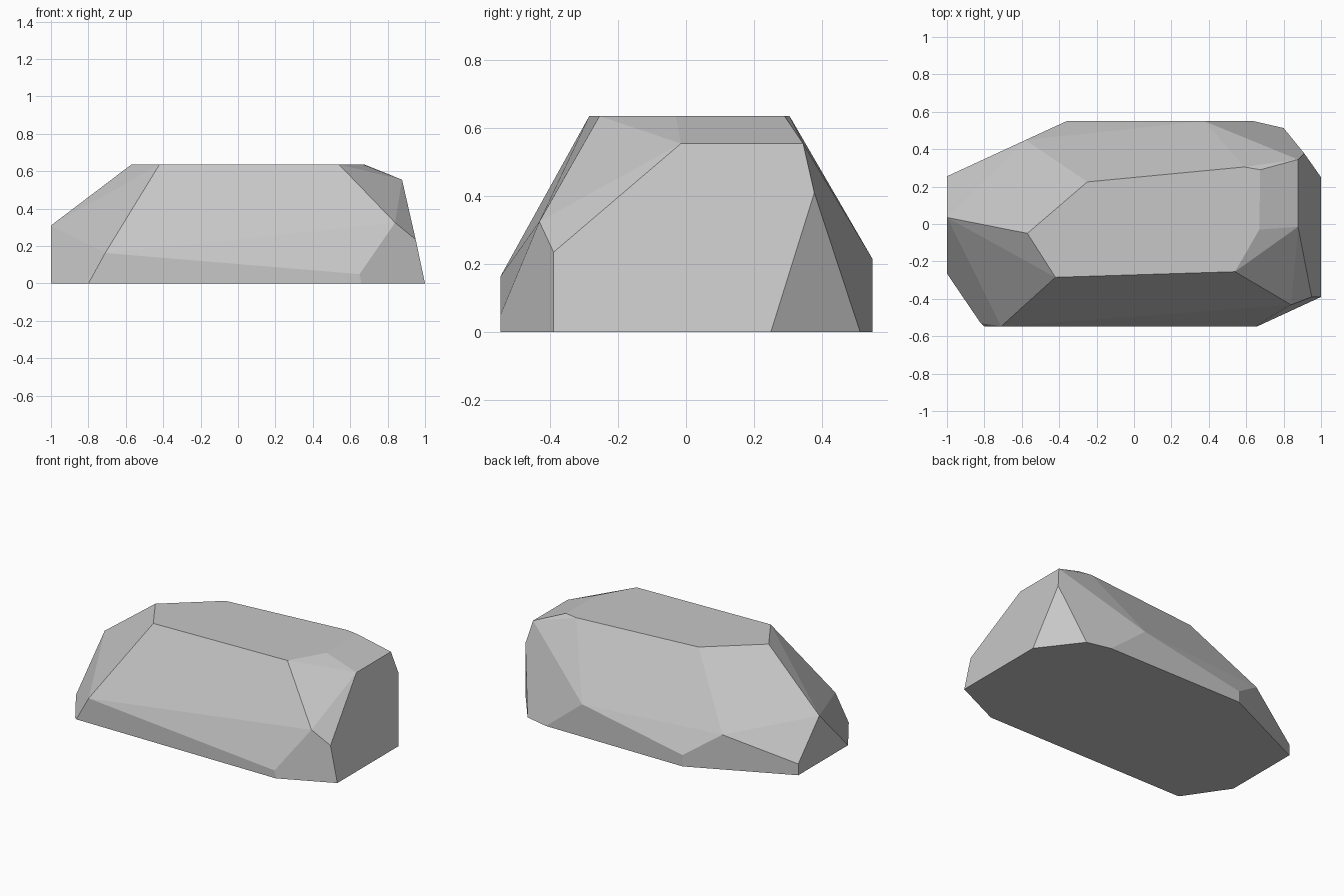
import bpy
import bmesh
import math

default_cube = bpy.data.objects.get("Cube")
if default_cube:
    bpy.data.objects.remove(default_cube, do_unlink=True)


def make_material(name, colour):
    material = bpy.data.materials.new(name)
    material.use_nodes = True
    material.diffuse_color = colour
    material.node_tree.nodes["Principled BSDF"].inputs["Base Color"].default_value = colour
    return material


def make_faceted_stone(name, corner_groups, material):
    """Wrap a tight skin round the corners and merge it into flat facets."""
    bm = bmesh.new()
    for group in corner_groups:
        for corner in group:
            bm.verts.new(corner)
    hull = bmesh.ops.convex_hull(bm, input=bm.verts[:])
    loose = {v for v in hull["geom_interior"] + hull["geom_unused"]
             if isinstance(v, bmesh.types.BMVert)}
    bmesh.ops.delete(bm, geom=list(loose), context="VERTS")
    bmesh.ops.dissolve_limit(bm, angle_limit=math.radians(3),
                             verts=bm.verts[:], edges=bm.edges[:])
    bmesh.ops.recalc_face_normals(bm, faces=bm.faces[:])
    mesh = bpy.data.meshes.new(name)
    bm.to_mesh(mesh)
    bm.free()
    mesh.materials.append(material)
    stone = bpy.data.objects.new(name, mesh)
    bpy.context.scene.collection.objects.link(stone)
    return stone


def at_height(z, outline):
    return [(x, y, z) for x, y in outline]


# Flat top and flat base outlines
crown = at_height(.636, [(-.57, -.05), (-.42, -.285), (.54, -.255), (.67, -.03),
                         (.675, .29), (.59, .305), (-.25, .225)])
base = at_height(0, [(-1, -.265), (-.82, -.53), (-.8, -.547), (.66, -.547), (1, -.39),
                     (1, .25), (.8, .513), (.64, .55), (-.36, .55), (-1, .255)])

# Corners between crown and base, one group for each side
left_end = [(-1, .035, .31), (-1, .255, .075)]
front = [(-.71, -.547, .163), (.65, -.547, .05), (.84, -.432, .325)]
right_end = [(.95, -.39, .235), (.877, -.015, .555), (.877, .345, .555), (.91, .378, .41)]
back = [(.375, .55, .214), (-.36, .55, .075), (-.58, .449, .23)]

stone_grey = make_material("stone_grey", (.57, .57, .57, 1))
make_faceted_stone("rock", [crown, base, left_end, front, right_end, back], stone_grey)
